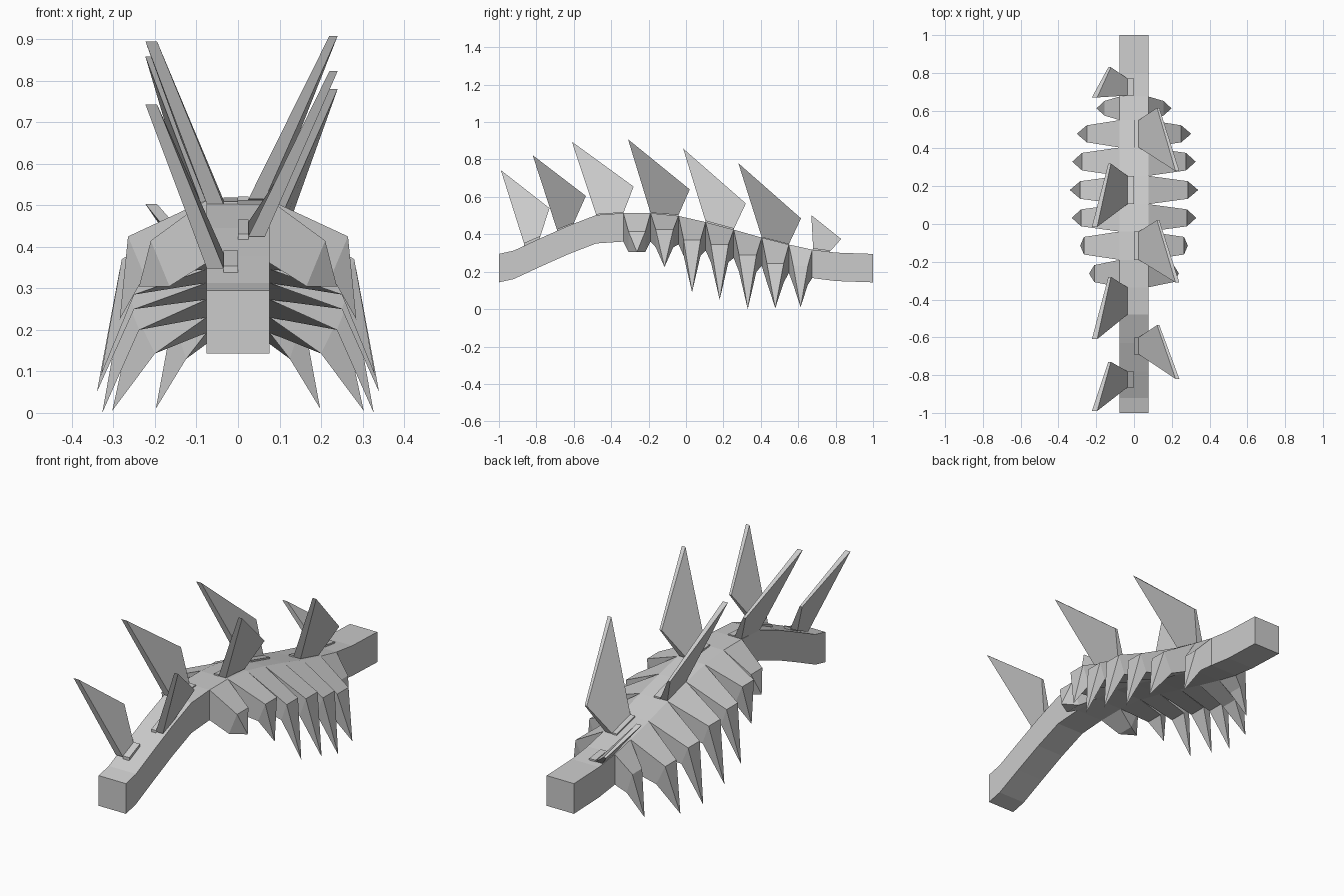
import bpy

if "Cube" in bpy.data.objects:
    bpy.data.objects.remove(bpy.data.objects["Cube"])

def make(name, verts, faces):
    me = bpy.data.meshes.new(name)
    me.from_pydata(verts, [], faces)
    me.update()
    ob = bpy.data.objects.new(name, me)
    bpy.context.collection.objects.link(ob)
    return ob

W, H = 0.076, 0.152

def hull_faces(n):
    """Faces of a prism between two n-sided rings."""
    return [tuple(range(n))[::-1], tuple(range(n, 2 * n))] + \
           [(i, (i + 1) % n, (i + 1) % n + n, i + n) for i in range(n)]

# Spine: square section swept along an arched line of (y, top z)
spine = [(-1, .295), (-.92, .313), (-.78, .378), (-.63, .445), (-.48, .503), (-.335, .513),
         (-.19, .513), (-.04, .498), (.105, .465), (.255, .425), (.405, .382),
         (.55, .345), (.675, .318), (.8, .302), (1, .295)]
verts, faces = [], []
for y, z in spine:
    verts += [(-W, y, z - H), (W, y, z - H), (W, y, z), (-W, y, z)]
for s in range(len(spine) - 1):
    for i in range(4):
        j = (i + 1) % 4
        faces.append((4 * s + i, 4 * s + j, 4 * s + 4 + j, 4 * s + 4 + i))
n = len(verts)
faces += [(3, 2, 1, 0), (n - 4, n - 3, n - 2, n - 1)]
make("spine", verts, [f[::-1] for f in faces])
bpy.data.objects["spine"].data.flip_normals()

# Ribs: one per middle spine segment, knee (outer x, z), (inner x, z), tip (x, z)
ribs = [((.21, .415), (.165, .305), (.238, .305)),
        ((.265, .425), (.225, .33), (.285, .225)),
        ((.28, .37), (.25, .285), (.33, .09)),
        ((.285, .345), (.25, .25), (.34, .05)),
        ((.275, .29), (.238, .20), (.327, 0)),
        ((.25, .245), (.20, .143), (.303, .005)),
        ((.157, .23), (.125, .13), (.198, .01))]
for k, ((ox, oz), (ix, iz), (tx, tz)) in enumerate(ribs):
    (y0, z0), (y1, z1) = spine[5 + k], spine[6 + k]
    c, h = (y0 + y1) / 2, (y1 - y0) * .31
    v = [(W, y0, z0 - H), (W, y1, z1 - H), (W, y1, z1), (W, y0, z0),
         (ix, c - h, iz), (ix, c + h, iz), (ox, c + h, oz), (ox, c - h, oz), (tx, c, tz)]
    f = hull_faces(4)
    f.pop(1)
    f += [(4 + i, 4 + (i + 1) % 4, 8) for i in range(4)]
    make(f"rib_right_{k + 1}", v, f)
    make(f"rib_left_{k + 1}", [(-x, y, z) for x, y, z in v], [q[::-1] for q in f])

# Back plates, alternating left and right: (y, z) of tip, rear corner, base rear, base front
plates = [((-.99, .743), (-.73, .54), (-.78, .385), (-.865, .348)),
          ((-.82, .823), (-.535, .605), (-.60, .46), (-.69, .425)),
          ((-.61, .895), (-.28, .655), (-.335, .513), (-.48, .503)),
          ((-.31, .908), (.02, .64), (-.04, .503), (-.19, .515)),
          ((-.015, .858), (.32, .565), (.255, .427), (.105, .468)),
          ((.28, .78), (.615, .485), (.55, .347), (.405, .384)),
          ((.67, .503), (.83, .375), (.77, .308), (.68, .32))]
for k, p in enumerate(plates):
    right = k % 2
    s = 1 if right else -1
    inner = (.22, .122, .025, .025) if right else (.195, .122, .035, .035)
    outer = (.24, .134, .065, .065) if right else (.223, .136, .075, .075)
    v = [(s * x, y, z) for x, (y, z) in zip(inner, p)] + \
        [(s * x, y, z) for x, (y, z) in zip(outer, p)]
    f = hull_faces(4)
    make(f"back_plate_{k + 1}", v, f if right else [q[::-1] for q in f])
    # Flat pad beside the plate root
    (yb, zb), (ya, za) = p[2], p[3]
    xi = s * inner[2]
    ring = [(0, ya), (xi, ya), (xi, yb), (0, yb)]
    zs = [za, za, zb, zb]
    v = [(x, y, z + d) for d in (-.02, .006) for (x, y), z in zip(ring, zs)]
    make(f"plate_pad_{k + 1}", v, f if right else [q[::-1] for q in f])
